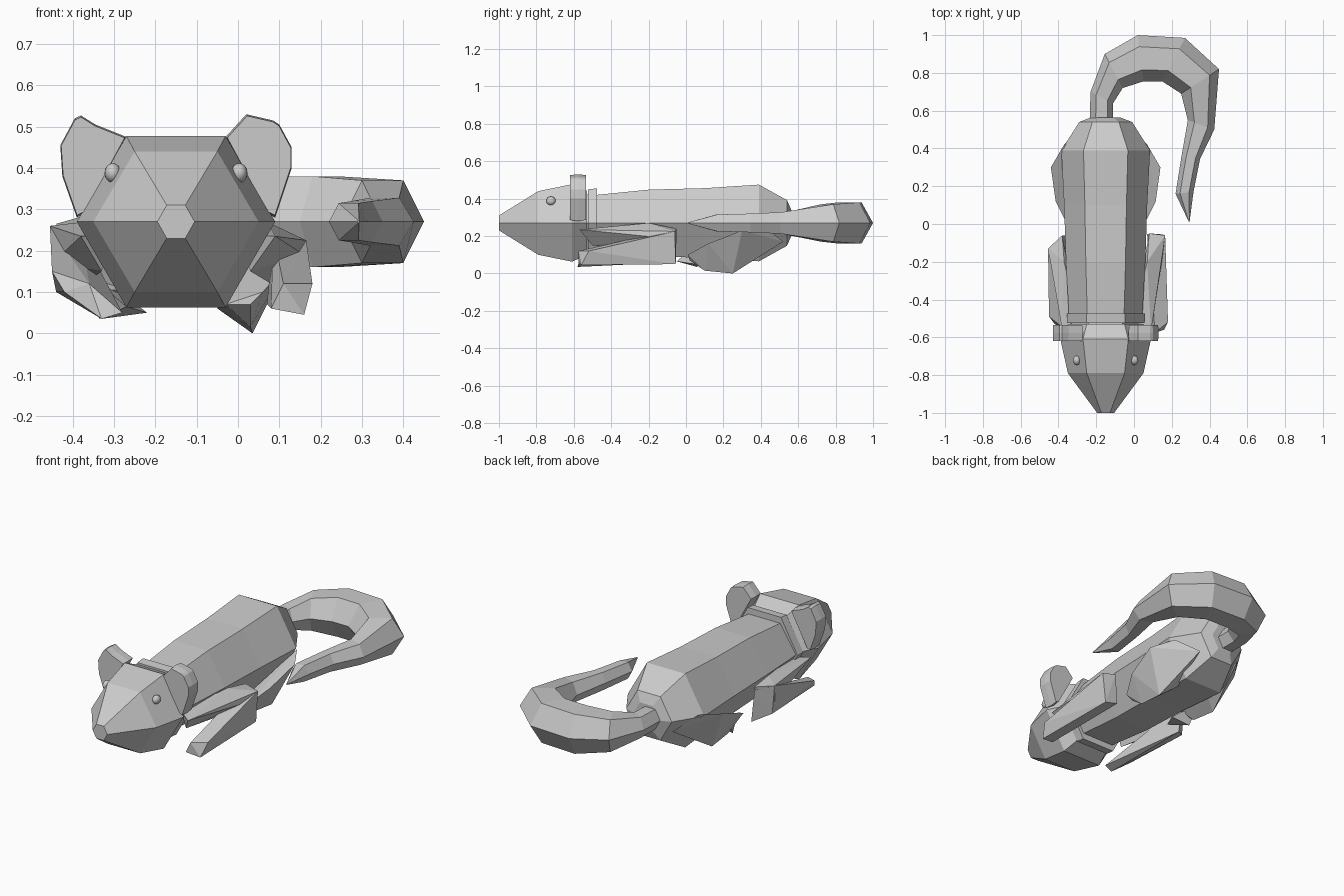
import bpy, bmesh
from mathutils import Vector

if "Cube" in bpy.data.objects:
    bpy.data.objects.remove(bpy.data.objects["Cube"])

CX, CZ = -0.15, 0.27


def finish(name, bm):
    bmesh.ops.recalc_face_normals(bm, faces=bm.faces)
    me = bpy.data.meshes.new(name)
    bm.to_mesh(me)
    bm.free()
    ob = bpy.data.objects.new(name, me)
    bpy.context.collection.objects.link(ob)
    return ob


def hex_loft(name, sections):
    """Each section: left point, right point (x, y), half height."""
    bm = bmesh.new()
    rings = []
    for left, right, hh in sections:
        a, b = Vector((*left, CZ)), Vector((*right, CZ))
        ring = []
        for t, s in ((0, 0), (.25, 1), (.75, 1), (1, 0), (.75, -1), (.25, -1)):
            p = a.lerp(b, t)
            p.z += s * hh
            ring.append(bm.verts.new(p))
        rings.append(ring)
    for r, q in zip(rings, rings[1:]):
        for i in range(6):
            j = (i + 1) % 6
            bm.faces.new((r[i], r[j], q[j], q[i]))
    bm.faces.new(rings[0])
    bm.faces.new(rings[-1])
    return finish(name, bm)


def straight(name, rows):
    """Hexagonal loft along y from (y, half width, half height)."""
    return hex_loft(name, [((CX - w, y), (CX + w, y), h) for y, w, h in rows])


def hull(name, points):
    bm = bmesh.new()
    for p in points:
        bm.verts.new(p)
    res = bmesh.ops.convex_hull(bm, input=bm.verts)
    junk = {g for g in res["geom_interior"] + res["geom_unused"]
            if isinstance(g, bmesh.types.BMVert) and g.is_valid}
    bmesh.ops.delete(bm, geom=list(junk), context='VERTS')
    return finish(name, bm)


def plate(name, outline, front, y0, y1):
    """Ear: outline in x, z, with the front rim drawn in slightly."""
    bm = bmesh.new()
    mid = Vector((sum(p[0] for p in outline), sum(p[1] for p in outline))) / len(outline)
    rings = []
    for y, k in ((y0, front), ((y0 + y1) / 2, 1), (y1, front)):
        ring = []
        for p in outline:
            q = mid + (Vector(p) - mid) * k
            ring.append(bm.verts.new((q.x, y, q.y)))
        rings.append(ring)
    n = len(outline)
    for r, q in zip(rings, rings[1:]):
        for i in range(n):
            bm.faces.new((r[i], r[(i + 1) % n], q[(i + 1) % n], q[i]))
    bm.faces.new(rings[0])
    bm.faces.new(rings[-1])
    return finish(name, bm)


# Head, neck, collar and body
straight("head", [(-1, .045, .04), (-.79, .2, .17), (-.61, .24, .207),
                  (-.53, .2, .172)])
straight("neck", [(-.56, .18, .155), (-.46, .18, .15)])
straight("collar", [(-.525, .205, .18), (-.475, .205, .185)])
straight("body", [(-.48, .195, .15), (-.2, .21, .178), (.1, .22, .186),
                  (.39, .235, .205), (.54, .14, .122), (.563, .08, .07)])

# Curled tail
hex_loft("tail", [
    ((-.235, .54), (-.11, .54), .055), ((-.23, .7), (-.11, .64), .058),
    ((-.155, .9), (-.06, .72), .09), ((.02, 1), (.05, .755), .11),
    ((.27, .985), (.15, .755), .11), ((.45, .82), (.25, .69), .1),
    ((.425, .5), (.285, .55), .058), ((.35, .345), (.25, .35), .05),
    ((.315, .17), (.22, .16), .045), ((.294, .01), (.29, .012), .003)])

# Ears
plate("left_ear", [(-.37, .29), (-.39, .28), (-.425, .38), (-.43, .455), (-.395, .52),
                   (-.38, .527), (-.345, .505), (-.27, .475)], .96, -.62, -.535)
plate("right_ear", [(.07, .29), (.09, .28), (.13, .4), (.13, .45), (.1, .505),
                    (.085, .515), (.02, .53), (-.03, .475)], .96, -.62, -.535)

# Eyes
for side, name in ((-1, "left_eye"), (1, "right_eye")):
    bpy.ops.mesh.primitive_uv_sphere_add(segments=16, ring_count=8, radius=.025,
                                         location=(CX + side * .153, -.722, .388))
    eye = bpy.context.object
    eye.name = name
    eye.scale = (.8, 1, .95)
    bpy.ops.object.shade_smooth()

# Front legs: upper arm back to the elbow, forearm forward to the foot
hull("right_forearm", [(.165, -.06, .225), (.085, -.05, .24), (.15, -.055, .05), (.07, -.055, .07),
                       (.08, -.575, .06), (.16, -.56, .045), (.18, -.52, .12), (.11, -.575, .12)])
hull("right_upper_arm", [(.165, -.06, .225), (.08, -.05, .24), (.07, -.2, .27), (.16, -.12, .19),
                         (.08, -.1, .12), (.09, -.57, .235), (.03, -.5, .15), (0, -.5, .24)])
hull("left_forearm", [(-.455, -.13, .26), (-.38, -.06, .24), (-.44, -.13, .1), (-.36, -.06, .06),
                      (-.45, -.49, .15), (-.42, -.53, .1), (-.33, -.58, .035), (-.28, -.57, .05),
                      (-.36, -.56, .12)])
hull("left_upper_arm", [(-.455, -.13, .26), (-.38, -.06, .26), (-.37, -.2, .27), (-.45, -.14, .17),
                        (-.37, -.1, .12), (-.38, -.56, .235), (-.33, -.5, .15), (-.3, -.5, .24)])

# Hind legs: folded thigh wedges
thigh = [(.22, .42, .25), (.29, .3, .23), (.265, .12, .16), (.21, .01, .1), (.18, .02, .07),
         (.185, .25, .0), (.18, .1, .015), (.1, .3, .06), (.13, .52, .17), (.12, .06, .07),
         (.22, .02, .24)]
thigh.pop()
for side, lift, name in ((1, 0, "right_hind_leg"), (-1, .035, "left_hind_leg")):
    hull(name, [(CX + side * x, y, z + lift) for x, y, z in thigh])
hull("left_hind_foot", [(-.33, .06, .035), (-.22, .05, .05), (-.27, -.05, .065),
                        (-.3, -.02, .09), (-.35, .12, .15)])
